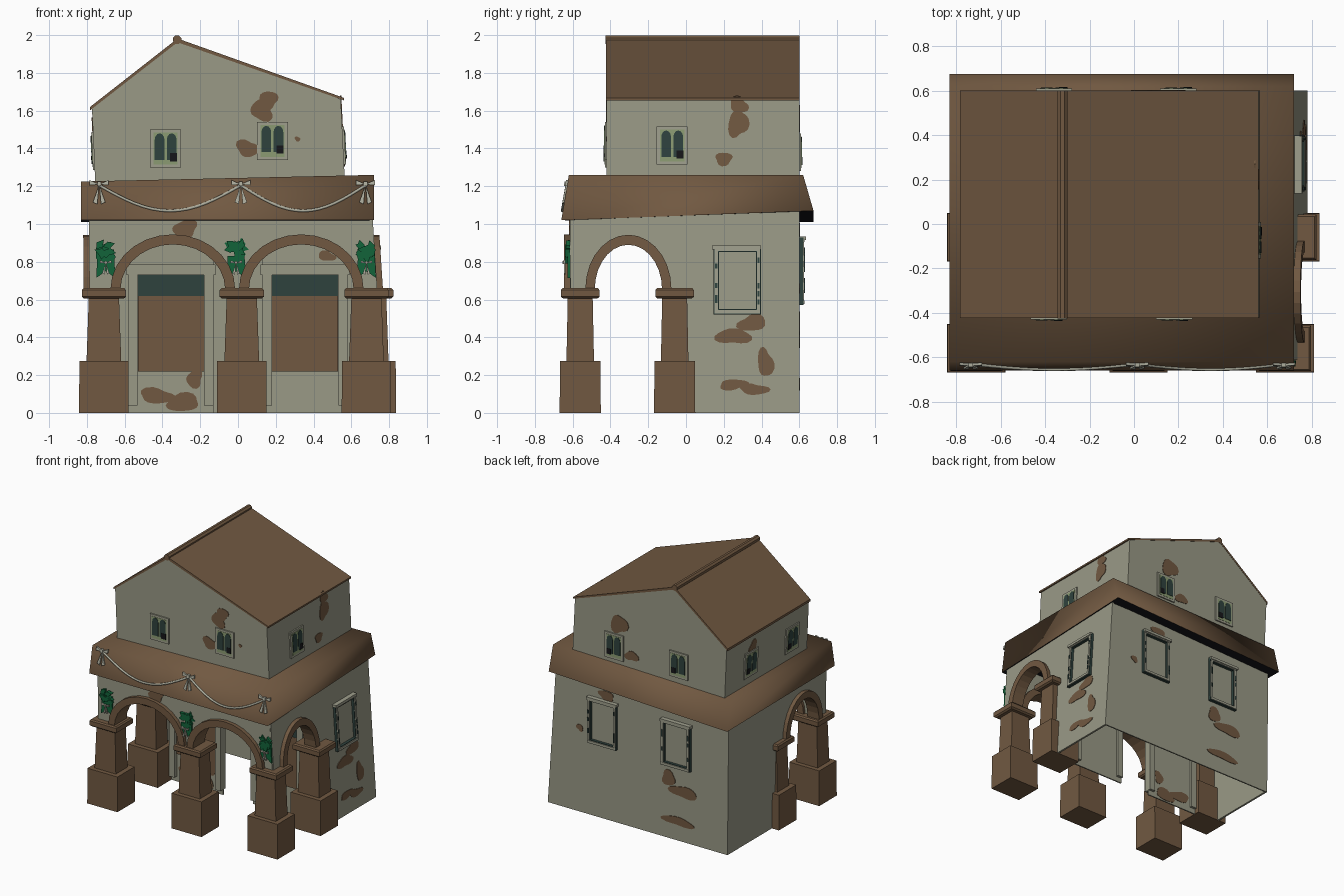
import bpy, bmesh, math, random
from mathutils import Vector

random.seed(4)
old = bpy.data.objects.get("Cube")
if old:
    bpy.data.objects.remove(old, do_unlink=True)


def material(name, r, g, b):
    m = bpy.data.materials.new(name)
    m.use_nodes = True
    m.diffuse_color = (r, g, b, 1)
    m.node_tree.nodes["Principled BSDF"].inputs["Base Color"].default_value = (r, g, b, 1)
    return m


PLASTER = material("pale plaster", 0.32, 0.32, 0.24)
BROWN = material("clay brown", 0.165, 0.099, 0.053)
TRIM = material("light trim", 0.345, 0.345, 0.265)
TEAL = material("dark teal", 0.028, 0.055, 0.048)
SAGE = material("sage panel", 0.26, 0.33, 0.17)
GREEN = material("leaf green", 0.006, 0.125, 0.042)
RIBBON = material("ribbon", 0.42, 0.42, 0.34)
BLACK = material("soot black", 0.008, 0.008, 0.01)

# Each wall surface maps (along, up, outward) to a point
SURF = {
    "front_up": lambda u, v, d: (u, -0.42 - d, v),
    "back": lambda u, v, d: (u, 0.6 + d, v),
    "right_up": lambda u, v, d: (0.565 - 0.05 * (v - 1.24) + d, u, v),
    "left_up": lambda u, v, d: (-0.755 - 0.05 * (v - 1.24) - d, u, v),
    "front_low": lambda u, v, d: (u, -0.615 - d, v),
    "shop": lambda u, v, d: (u, -d, v),
    "right_low": lambda u, v, d: (0.78 - 0.065 * v + d, u, v),
    "left_low": lambda u, v, d: (-0.78 - 0.01 * v - d, u, v),
    "skirt": lambda u, v, d: (u, -0.62 - 0.18 * (1.24 - v) - d, v),
}


def finish(name, bm, *mats):
    bmesh.ops.recalc_face_normals(bm, faces=bm.faces)
    me = bpy.data.meshes.new(name)
    bm.to_mesh(me)
    bm.free()
    for m in mats:
        me.materials.append(m)
    ob = bpy.data.objects.new(name, me)
    bpy.context.collection.objects.link(ob)


def slab(name, side, pts, d0, d1, mat):
    """Outline drawn on a wall surface, given depth along the wall normal."""
    bm = bmesh.new()
    f = SURF[side]
    a = [bm.verts.new(f(u, v, d0)) for u, v in pts]
    b = [bm.verts.new(f(u, v, d1)) for u, v in pts]
    bm.faces.new(a)
    bm.faces.new(b)
    for i in range(len(pts)):
        j = (i + 1) % len(pts)
        bm.faces.new((a[i], a[j], b[j], b[i]))
    finish(name, bm, mat)


def rect(u0, u1, v0, v1):
    return [(u0, v0), (u1, v0), (u1, v1), (u0, v1)]


def arc(c, r, h, n=14, base=0.655):
    return [(c - r * math.cos(math.pi * i / n), base + h * math.sin(math.pi * i / n))
            for i in range(n + 1)]


def blob(side, u, v, ru, rv, depth=-0.002):
    """Worn patch with a wavy outline."""
    p, q = random.uniform(0, 6), random.uniform(0, 6)
    pts = []
    for i in range(18):
        t = math.tau * i / 18
        k = 0.9 + 0.14 * math.sin(2 * t + p) + 0.12 * math.sin(3 * t + q)
        pts.append((u + ru * k * math.cos(t), v + rv * k * math.sin(t)))
    slab("worn_patch", side, pts, depth, 0.004, BROWN)


def loft_box(name, cx, cy, rings, mat):
    """Stacked rectangles: (height, half width, half depth)."""
    bm = bmesh.new()
    loops = [[bm.verts.new((cx + sx * hx, cy + sy * hy, z))
              for sx, sy in ((-1, -1), (1, -1), (1, 1), (-1, 1))] for z, hx, hy in rings]
    bm.faces.new(loops[0])
    bm.faces.new(loops[-1])
    for a, b in zip(loops, loops[1:]):
        for i in range(4):
            j = (i + 1) % 4
            bm.faces.new((a[i], a[j], b[j], b[i]))
    finish(name, bm, mat)


# Lower storey walls, open underneath
slab("back_wall", "back", [(-0.78, 0), (0.78, 0), (0.711, 1.06), (-0.79, 1.06)],
     -0.01, 0, PLASTER)
ARCHES = (-0.345, 0.335)
arcade = [(-0.78, 0.62)]
for c in ARCHES:
    arcade += [(c - 0.3, 0.62)] + arc(c, 0.3, 0.26) + [(c + 0.3, 0.62)]
arcade += [(0.73, 0.62), (0.705, 1.06), (-0.785, 1.06)]
slab("arcade_front", "front_low", arcade, -0.1, 0, PLASTER)
side_wall = [(-0.61, 0.62), (-0.505, 0.62)] + arc(-0.305, 0.2, 0.26) + [
    (-0.105, 0.62), (0, 0.62), (0, 0), (0.6, 0), (0.6, 1.08), (-0.614, 1.06)]
for side in ("right", "left"):
    slab(side + "_wall", side + "_low", side_wall, -0.015, 0, PLASTER)
    slab(side + "_arch_trim", side + "_low",
         arc(-0.305, 0.228, 0.288) + arc(-0.305, 0.178, 0.235)[::-1], -0.07, 0.03, BROWN)
for c in ARCHES:
    slab("front_arch_trim", "front_low",
         arc(c, 0.33, 0.29) + arc(c, 0.277, 0.237)[::-1], -0.12, 0.03, BROWN)

# Columns
for cx, cy in ((-0.71, -0.56), (0.02, -0.56), (0.68, -0.56), (-0.71, -0.06), (0.705, -0.06)):
    loft_box("column_base", cx, cy, [(0, 0.131, 0.109), (0.275, 0.13, 0.107)], BROWN)
    loft_box("column_shaft", cx, cy, [(0.27, 0.092, 0.073), (0.61, 0.08, 0.066)], BROWN)
    loft_box("column_cap", cx, cy, [(0.605, 0.105, 0.09), (0.615, 0.117, 0.102),
                                    (0.65, 0.117, 0.102), (0.66, 0.108, 0.094)], BROWN)

# Shop fronts: separate thin panels between posts
for u0, u1 in ((-0.53, -0.18), (0.18, 0.53)):
    slab("shop_panel", "shop", rect(u0 - 0.05, u1 + 0.05, 0, 1.03), -0.01, 0, PLASTER)
    slab("shop_shutter", "shop", rect(u0, u1, 0.22, 0.62), 0, 0.008, BROWN)
    slab("shop_glass", "shop", rect(u0, u1, 0.62, 0.73), 0, 0.006, TEAL)
    for u in (u0 - 0.025, u1 + 0.025):
        slab("shop_post", "shop", rect(u - 0.024, u + 0.024, 0.04, 0.78), -0.03, 0.03, PLASTER)
    slab("shop_lintel", "shop", rect(u0 - 0.06, u1 + 0.06, 0.73, 0.785), 0, 0.032, PLASTER)

# Skirt roof, softly shaded, with a dark underside
bm = bmesh.new()
edge = ((-0.83, -0.66, 1.02), (0.72, -0.66, 1.02), (0.72, 0.675, 1.07), (-0.83, 0.675, 1.01))
low = [bm.verts.new(p) for p in edge]
top = [bm.verts.new(p) for p in ((-0.83, -0.62, 1.225), (0.72, -0.62, 1.26),
                                 (0.72, 0.62, 1.26), (-0.83, 0.62, 1.225))]
bm.faces.new(top).smooth = True
for i in range(4):
    j = (i + 1) % 4
    bm.faces.new((low[i], low[j], top[j], top[i])).smooth = True
finish("skirt_roof", bm, BROWN)
bm = bmesh.new()
bm.faces.new([bm.verts.new(p) for p in edge[::-1]])
finish("skirt_underside", bm, BLACK)

# Upper storey and main roof
slab("upper_storey", "front_up", [(-0.755, 1.2), (0.567, 1.2), (0.544, 1.66),
                                  (-0.32, 1.97), (-0.773, 1.61)], -1.02, 0, PLASTER)
slab("main_roof", "front_up", [(-0.783, 1.602), (-0.32, 1.962), (0.56, 1.655), (0.56, 1.668),
                               (-0.32, 1.982), (-0.783, 1.62)], -1.022, 0.004, BROWN)
slab("ridge_cap", "front_up", [(-0.322 + 0.024 * math.cos(i * math.pi / 4 + 0.4),
                                1.976 + 0.024 * math.sin(i * math.pi / 4 + 0.4))
                               for i in range(8)], -1.022, 0.006, BROWN)

# Upper windows with paired arched panes
for side, u, v in (("front_up", -0.383, 1.4), ("front_up", 0.182, 1.44),
                   ("back", 0.2, 1.38), ("back", -0.36, 1.38), ("right_up", -0.073, 1.415),
                   ("left_up", 0.29, 1.385), ("left_up", -0.22, 1.385)):
    slab("upper_window_frame", side, rect(u - 0.082, u + 0.082, v - 0.1, v + 0.1), 0, 0.01, TRIM)
    slab("upper_window_panel", side, rect(u - 0.064, u + 0.064, v - 0.084, v + 0.084),
         0.006, 0.012, SAGE)
    for s in (-0.032, 0.032):
        slab("upper_window_pane", side, [(u + s - 0.026, v - 0.06), (u + s + 0.026, v - 0.06)]
             + arc(u + s, 0.026, 0.035, 6, v + 0.045)[::-1], 0.008, 0.015, TEAL)
    slab("upper_window_gap", side, rect(u + 0.022, u + 0.06, v - 0.068, v - 0.025),
         0.01, 0.017, BLACK)

# Lower windows: worn open frames
for side, u, v in (("right_low", 0.272, 0.7), ("back", 0.3, 0.75), ("back", -0.34, 0.75)):
    w, h = 0.112, 0.165
    for e, d, mat in ((0.014, 0.02, TEAL), (0.009, 0.026, TRIM)):
        for s in (-1, 1):
            slab("lower_window_side", side,
                 rect(u + s * w - e, u + s * w + e, v - h, v + h), 0, d, mat)
            slab("lower_window_rail", side,
                 rect(u - w - e, u + w + e, v + s * h - e, v + s * h + e), 0, d + 0.002, mat)
    for i in range(8):
        cu, cv = u + w * (-1) ** i, v + random.uniform(-0.13, 0.13)
        slab("frame_chip", side, rect(cu - 0.006, cu + 0.006, cv - 0.014, cv + 0.014),
             0.024, 0.03, TEAL)
    slab("lower_window_header", side, rect(u - 0.135, u + 0.125, v + h, v + h + 0.02),
         0, 0.034, TRIM)

# Worn brown patches
PATCHES = {
    "front_up": ((0.16, 1.655, 0.06, 0.05), (0.125, 1.6, 0.065, 0.06),
                 (0.05, 1.4, 0.065, 0.05), (0.315, 1.45, 0.015, 0.015)),
    "front_low": ((-0.28, 0.975, 0.075, 0.05),),
    "shop": ((-0.43, 0.09, 0.1, 0.045), (-0.29, 0.055, 0.1, 0.05), (-0.23, 0.18, 0.05, 0.05),
             (0.47, 0.83, 0.05, 0.03)),
    "right_up": ((0.28, 1.63, 0.055, 0.045), (0.275, 1.53, 0.055, 0.085),
                 (0.2, 1.345, 0.055, 0.035)),
    "right_low": ((0.35, 0.475, 0.08, 0.05), (0.25, 0.405, 0.095, 0.05),
                  (0.42, 0.265, 0.045, 0.085), (0.25, 0.15, 0.085, 0.03),
                  (0.36, 0.125, 0.08, 0.035)),
    "left_up": ((0.27, 1.5, 0.055, 0.06),),
    "back": ((0.16, 1.56, 0.075, 0.085), (0.05, 1.34, 0.06, 0.045), (0.27, 0.97, 0.08, 0.04),
             (0.5, 0.66, 0.03, 0.03), (-0.27, 0.47, 0.07, 0.06), (-0.4, 0.39, 0.12, 0.055),
             (-0.35, 0.15, 0.14, 0.04)),
}
for side, spots in PATCHES.items():
    for s in spots:
        blob(side, *s, -0.013 if side == "shop" else -0.002)


def bow(side, u, v, s, d):
    """Two loops, a knot and two tails."""
    for k in (-1, 1):
        slab("bow_loop", side, [(u, v), (u + k * s, v + 0.45 * s), (u + k * s, v - 0.1 * s)],
             d, d + 0.012, RIBBON)
        slab("bow_tail", side, [(u, v), (u + k * 0.65 * s, v - 1.9 * s),
                                (u + k * 0.2 * s, v - 2.1 * s)], d, d + 0.009, RIBBON)
    slab("bow_knot", side, rect(u - 0.2 * s, u + 0.2 * s, v - 0.2 * s, v + 0.3 * s),
         d, d + 0.018, RIBBON)


# Ribbon garland across the skirt
KNOTS = (-0.735, 0.015, 0.675)
for a, b in zip(KNOTS, KNOTS[1:]):
    cu = bpy.data.curves.new("garland", "CURVE")
    cu.dimensions = "3D"
    cu.bevel_depth = 0.008
    cu.bevel_resolution = 1
    sp = cu.splines.new("POLY")
    sp.points.add(16)
    for i, p in enumerate(sp.points):
        t = i / 16
        p.co = (*SURF["skirt"](a + (b - a) * t, 1.205 - 0.135 * math.sin(math.pi * t), 0.004), 1)
    cu.materials.append(RIBBON)
    bpy.context.collection.objects.link(bpy.data.objects.new("garland", cu))
for u in KNOTS:
    bow("skirt", u, 1.21, 0.05, 0.002)

# Leaf sprays above the columns
for u in (-0.7, -0.01, 0.68):
    for i in range(16):
        t = random.uniform(0, math.tau)
        c = Vector((u + random.uniform(-0.036, 0.036), 0.86 + random.uniform(-0.035, 0.035)))
        ax = Vector((math.cos(t), math.sin(t)))
        px = Vector((-ax.y, ax.x))
        pts = [c + o for o in (ax * 0.036, px * 0.02, ax * -0.03, px * -0.02)]
        slab("leaf", "front_low", pts, 0, random.uniform(0.005, 0.028), GREEN)
    slab("leaf_stem", "front_low", [(u - 0.045, 0.83), (u + 0.045, 0.83), (u + 0.05, 0.715),
                                    (u, 0.75), (u - 0.05, 0.715)], 0, 0.012, GREEN)
    bow("front_low", u, 0.795, 0.03, 0.022)
